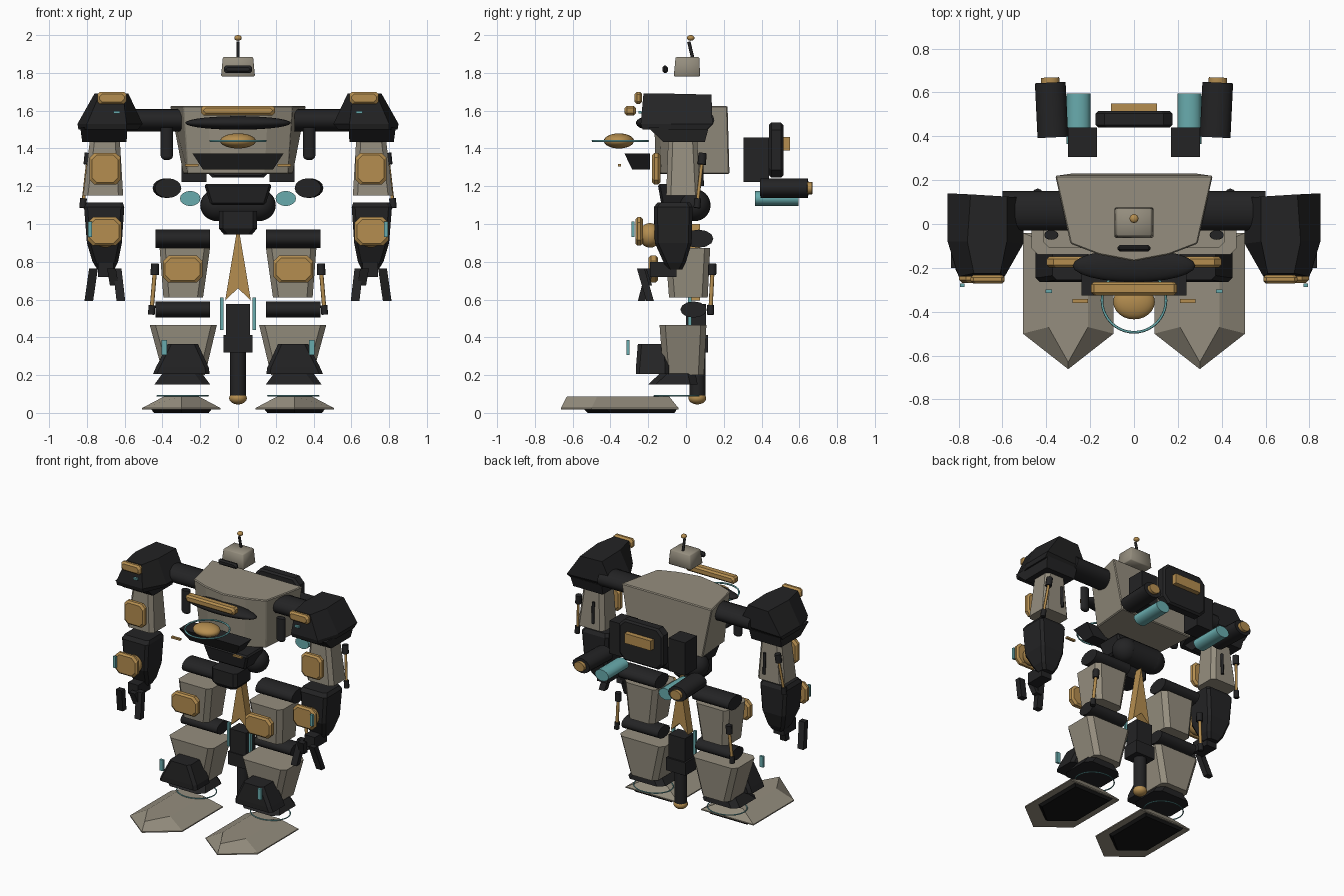
import bpy, bmesh, math
from mathutils import Vector, Matrix

if "Cube" in bpy.data.objects:
    bpy.data.objects.remove(bpy.data.objects["Cube"])


def material(name, rgb):
    m = bpy.data.materials.new(name)
    m.diffuse_color = (*rgb, 1)
    m.use_nodes = True
    m.node_tree.nodes["Principled BSDF"].inputs["Base Color"].default_value = m.diffuse_color
    return m


GREY = material("warm_grey", (0.30, 0.27, 0.21))
BLACK = material("charcoal", (0.017, 0.017, 0.018))
GOLD = material("gold", (0.46, 0.27, 0.08))
TEAL = material("teal", (0.14, 0.41, 0.42))
SOLE = material("sole_black", (0.007, 0.007, 0.007))


def finish(name, bm, mat, mirror=False, smooth=False, bevel=0):
    bmesh.ops.recalc_face_normals(bm, faces=bm.faces[:])
    for f in bm.faces:
        f.smooth = smooth
    me = bpy.data.meshes.new(name)
    bm.to_mesh(me)
    bm.free()
    me.materials.append(mat)
    ob = bpy.data.objects.new(name, me)
    bpy.context.collection.objects.link(ob)
    if bevel:
        b = ob.modifiers.new("Bevel", "BEVEL")
        b.width, b.segments = bevel, 1
    if mirror:
        ob.modifiers.new("Mirror", "MIRROR").use_mirror_merge = False
    return ob


def loft(name, mat, rings, **kw):
    """Skin equal-length rings of points and cap both ends."""
    bm = bmesh.new()
    vs = [[bm.verts.new(p) for p in r] for r in rings]
    n = len(vs[0])
    for a, b in zip(vs, vs[1:]):
        for i in range(n):
            j = (i + 1) % n
            bm.faces.new((a[i], a[j], b[j], b[i]))
    bm.faces.new(vs[0])
    bm.faces.new(vs[-1])
    return finish(name, bm, mat, **kw)


def block(name, mat, *secs, cut=0.0, **kw):
    """Stack of rectangles (z, x0, x1, y0, y1) with optional cut corners."""
    rings = []
    for z, a, b, c, d in secs:
        k = cut
        pts = ([(a + k, c), (b - k, c), (b, c + k), (b, d - k), (b - k, d), (a + k, d), (a, d - k), (a, c + k)]
               if k else [(a, c), (b, c), (b, d), (a, d)])
        rings.append([(x, y, z) for x, y in pts])
    return loft(name, mat, rings, **kw)


def box(name, mat, x0, x1, y0, y1, z0, z1, **kw):
    return block(name, mat, (z0, x0, x1, y0, y1), (z1, x0, x1, y0, y1), **kw)


def plate(name, mat, x0, x1, y0, y1, z0, z1, cut=0.02, **kw):
    """Cut-corner plate facing the front, with chamfered rims."""
    rings = []
    e = min(0.012, (y1 - y0) / 3)
    for y, i in ((y0, e), (y0 + e, 0), (y1 - e, 0), (y1, e)):
        a, b, c, d, k = x0 + i, x1 - i, z0 + i, z1 - i, cut
        rings.append([(x, y, z) for x, z in (
            (a + k, c), (b - k, c), (b, c + k), (b, d - k),
            (b - k, d), (a + k, d), (a, d - k), (a, c + k))])
    return loft(name, mat, rings, **kw)


def tube(name, mat, p, q, r1, r2=None, n=16, **kw):
    """Elliptical cylinder from p to q; r1, r2 are radii across the axis."""
    p, q = Vector(p), Vector(q)
    d = (q - p).normalized()
    up = Vector((0, 0, 1)) if abs(d.z) < 0.8 else Vector((0, 1, 0))
    u = d.cross(up).normalized()
    v = u.cross(d)
    ang = [2 * math.pi * i / n for i in range(n)]
    off = [u * (math.cos(a) * r1) + v * (math.sin(a) * (r2 or r1)) for a in ang]
    ob = loft(name, mat, [[p + o for o in off], [q + o for o in off]], **kw)
    for f in ob.data.polygons:
        f.use_smooth = len(f.vertices) == 4
    for e in ob.data.edges:  # keep the rims crisp
        a, b = e.vertices
        e.use_edge_sharp = (a < n) == (b < n)
    return ob


def ball(name, mat, c, r, **kw):
    bm = bmesh.new()
    bmesh.ops.create_uvsphere(bm, u_segments=24, v_segments=14, radius=1,
                              matrix=Matrix.Translation(c) @ Matrix.Diagonal((*r, 1)))
    return finish(name, bm, mat, smooth=True, **kw)


def ring(name, mat, c, R, r, ry=None, **kw):
    bm = bmesh.new()
    n, m = 40, 6
    grid = [[bm.verts.new((c[0] + math.cos(a) * (R + r * math.cos(t)),
                           c[1] + math.sin(a) * ((ry or R) + r * math.cos(t)), c[2] + r * math.sin(t)))
             for t in [2 * math.pi * j / m for j in range(m)]]
            for a in [2 * math.pi * i / n for i in range(n)]]
    for i in range(n):
        for j in range(m):
            a, b = grid[i], grid[(i + 1) % n]
            k = (j + 1) % m
            bm.faces.new((a[j], b[j], b[k], a[k]))
    return finish(name, bm, mat, smooth=True, **kw)


# Head
block("head", GREY, (1.78, -.09, .09, -.065, .075), (1.885, -.08, .08, -.055, .07), smooth=True, bevel=.006)
plate("visor", BLACK, -.075, .075, -.125, -.095, 1.80, 1.838, cut=.01)
tube("antenna", BLACK, (0, .035, 1.88), (0, .015, 1.965), .009, n=8)
ball("antenna_tip", GOLD, (0, .025, 1.985), (.02, .02, .015))


# Torso and chest
def torso_ring(z, back, pts):
    half = [back] + pts
    return [(x, y, z) for x, y in half] + [(0, pts[-1][1] - .03, z)] + [(-x, y, z) for x, y in reversed(half)]


loft("torso", GREY, [torso_ring(1.265, (.29, .23), [(.265, -.06), (.14, -.13)]),
                     torso_ring(1.625, (.36, .22), [(.29, -.09), (.16, -.14)])], bevel=.006)
plate("chest_bar", GOLD, -.195, .195, -.325, -.265, 1.575, 1.626, cut=.012)
ball("chest_band", BLACK, (0, -.19, 1.535), (.28, .075, .036))
ball("chest_core", GOLD, (0, -.355, 1.44), (.095, .08, .04))
ring("chest_ring", TEAL, (0, -.348, 1.44), .146, .006)
block("chest_tray", BLACK, (1.288, -.185, .185, -.285, -.19), (1.372, -.24, .24, -.325, -.19))
box("chest_tab", GOLD, .21, .28, -.36, -.343, 1.305, 1.318, mirror=True)

# Backpack
plate("pack_panel", BLACK, -.175, .175, .44, .515, 1.245, 1.537, cut=.04)
box("pack_plate", GOLD, -.105, .105, .513, .55, 1.39, 1.46)
box("pack_box", BLACK, .168, .3, .305, .44, 1.222, 1.457, mirror=True)
tube("thruster", BLACK, (.37, .395, 1.19), (.382, .645, 1.19), .07, .052, mirror=True)
tube("thruster_cap", GOLD, (.382, .64, 1.19), (.383, .668, 1.19), .042, .033, mirror=True)
tube("fuel_tube", TEAL, (.253, .365, 1.135), (.253, .595, 1.135), .054, .04, mirror=True)

# Waist and pelvis
tube("waist_roll", BLACK, (-.11, .045, 1.1), (.11, .045, 1.1), .085)
ball("waist_end", BLACK, (.11, .045, 1.1), (.09, .085, .085), mirror=True)
block("waist_block", BLACK, (1.1, -.145, .145, -.13, .03), (1.213, -.18, .18, -.15, .05), bevel=.012)
block("pelvis", BLACK, (.945, -.075, .075, -.15, .0), (.975, -.1, .1, -.17, .02), (1.07, -.1, .1, -.17, .02), cut=.02)
loft("skirt_spike", GOLD, [[(0, y, 1.0), (.068, y, .595), (0, y, .66), (-.068, y, .595)] for y in (.015, .075)])

# Central tail strut
box("tail_block", BLACK, -.064, .064, .0, .105, .41, .577)
box("tail_joint", BLACK, -.077, .077, -.005, .117, .32, .412)
tube("tail_rod", BLACK, (0, .06, .09), (0, .06, .32), .042)
ball("tail_tip", GOLD, (0, .06, .078), (.047, .047, .033))
box("tail_strip", TEAL, .077, .094, .01, .028, .44, .61, mirror=True)

# Shoulders
tube("shoulder_axle", BLACK, (.3, .06, 1.55), (.6, .06, 1.55), .09, .06, mirror=True)
tube("chest_piston", BLACK, (.377, -.05, 1.36), (.377, -.05, 1.51), .032, .022, n=12, mirror=True)
ball("piston_foot", BLACK, (.377, -.05, 1.36), (.032, .022, .022), mirror=True)
loft("shoulder_armour", BLACK, [
    [(.53, .10, 1.50), (.845, .11, 1.50), (.845, -.08, 1.50), (.80, -.23, 1.50), (.59, -.23, 1.50), (.53, -.09, 1.50)],
    [(.505, .12, 1.53), (.85, .14, 1.53), (.85, -.08, 1.53), (.80, -.24, 1.53), (.59, -.24, 1.53), (.505, -.09, 1.53)],
    [(.58, .125, 1.685), (.745, .135, 1.685), (.76, -.08, 1.69), (.73, -.225, 1.692), (.61, -.225, 1.692), (.58, -.08, 1.69)]],
    mirror=True)
plate("shoulder_plate", GOLD, .59, .745, -.272, -.232, 1.635, 1.70, cut=.014, mirror=True)
box("shoulder_light", TEAL, .625, .658, -.252, -.236, 1.585, 1.598, mirror=True)
block("shoulder_base", BLACK, (1.435, .59, .825, -.12, .10), (1.51, .585, .835, -.2, .12), mirror=True)

# Upper arms
block("upper_arm", GREY, (1.15, .608, .82, -.105, .075), (1.435, .625, .785, -.095, .06), cut=.025, mirror=True)
plate("upper_arm_plate", GOLD, .622, .785, -.18, -.135, 1.208, 1.377, cut=.025, mirror=True)
tube("arm_rod", GOLD, (.795, .085, 1.33), (.82, .06, 1.11), .009, n=8, mirror=True)
tube("arm_rod_top", BLACK, (.79, .088, 1.375), (.796, .083, 1.315), .022, n=8, mirror=True)
tube("arm_rod_foot", BLACK, (.818, .062, 1.135), (.822, .058, 1.085), .018, n=8, mirror=True)
tube("arm_rear_rod", BLACK, (.68, .08, 1.35), (.68, .085, 1.2), .01, n=8, mirror=True)

# Forearms and hands
block("forearm", BLACK, (.76, .655, .745, -.1, -.02), (.80, .635, .77, -.12, -.0), (.90, .615, .80, -.165, .03),
      (1.09, .602, .815, -.17, .035), (1.115, .61, .80, -.15, .02), cut=.018, mirror=True)
ball("forearm_dome", GOLD, (.703, -.19, .94), (.065, .06, .065), mirror=True)
plate("forearm_plate", GOLD, .618, .797, -.268, -.228, .885, 1.037, cut=.03, mirror=True)
box("forearm_light", TEAL, .772, .793, -.288, -.272, .93, 1.012, mirror=True)
box("wrist", BLACK, .66, .742, -.19, -.05, .72, .80, mirror=True)
for nm, zb, xt, xb, yt, yb in (("outer_finger", .592, .765, .79, -.24, -.19),
                               ("inner_finger", .592, .64, .62, -.19, -.235),
                               ("middle_finger", .675, .67, .655, -.23, -.2)):
    block(nm, BLACK, (zb, xb - .023, xb + .023, yb - .02, yb + .02),
          (.765, xt - .023, xt + .023, yt - .02, yt + .02), mirror=True)

# Thighs
tube("hip_roll", BLACK, (.147, .065, .922), (.437, .065, .922), .08, .048, n=12, mirror=True)
block("thigh", GREY, (.612, .185, .395, -.09, .115), (.872, .148, .415, -.11, .128), cut=.03, mirror=True)
plate("thigh_plate", GOLD, .188, .398, -.198, -.148, .69, .833, cut=.03, mirror=True)
tube("thigh_rod", GOLD, (.44, .14, .75), (.457, .13, .55), .011, n=8, mirror=True)
tube("thigh_rod_top", BLACK, (.439, .14, .79), (.441, .138, .73), .022, n=8, mirror=True)
tube("thigh_rod_foot", BLACK, (.455, .13, .57), (.459, .13, .52), .018, n=8, mirror=True)

# Lower legs
tube("knee_roll", BLACK, (.147, .04, .547), (.437, .04, .547), .07, .043, n=12, mirror=True)
block("shin", GREY, (.2, .175, .395, -.12, .095), (.465, .112, .467, -.14, .108), cut=.03, mirror=True)
block("shin_guard", BLACK, (.205, .15, .45, -.265, -.09), (.24, .155, .435, -.265, -.09),
      (.365, .212, .372, -.255, -.1), cut=.02, mirror=True)
box("shin_light", TEAL, .375, .404, -.315, -.298, .307, .385, mirror=True)
block("ankle", BLACK, (.15, .147, .443, -.2, .062), (.208, .19, .4, -.14, .05), cut=.04, mirror=True)

# Feet
ring("ankle_ring", TEAL, (.293, -.05, .09), .135, .004, ry=.118, mirror=True)


def foot(w, back, side, tip, z):
    return [(.3 + x, y, z) for x, y in ((-w, back), (w, back), (w, side), (0, tip), (-w, side))]


loft("foot", GREY, [foot(.207, -.04, -.5, -.662, .018), foot(.207, -.04, -.5, -.662, .026),
                    foot(.09, -.09, -.47, -.63, .088)], mirror=True)
loft("sole", SOLE, [foot(.145, -.06, -.4, -.52, .0), foot(.16, -.05, -.42, -.54, .019)], mirror=True)
